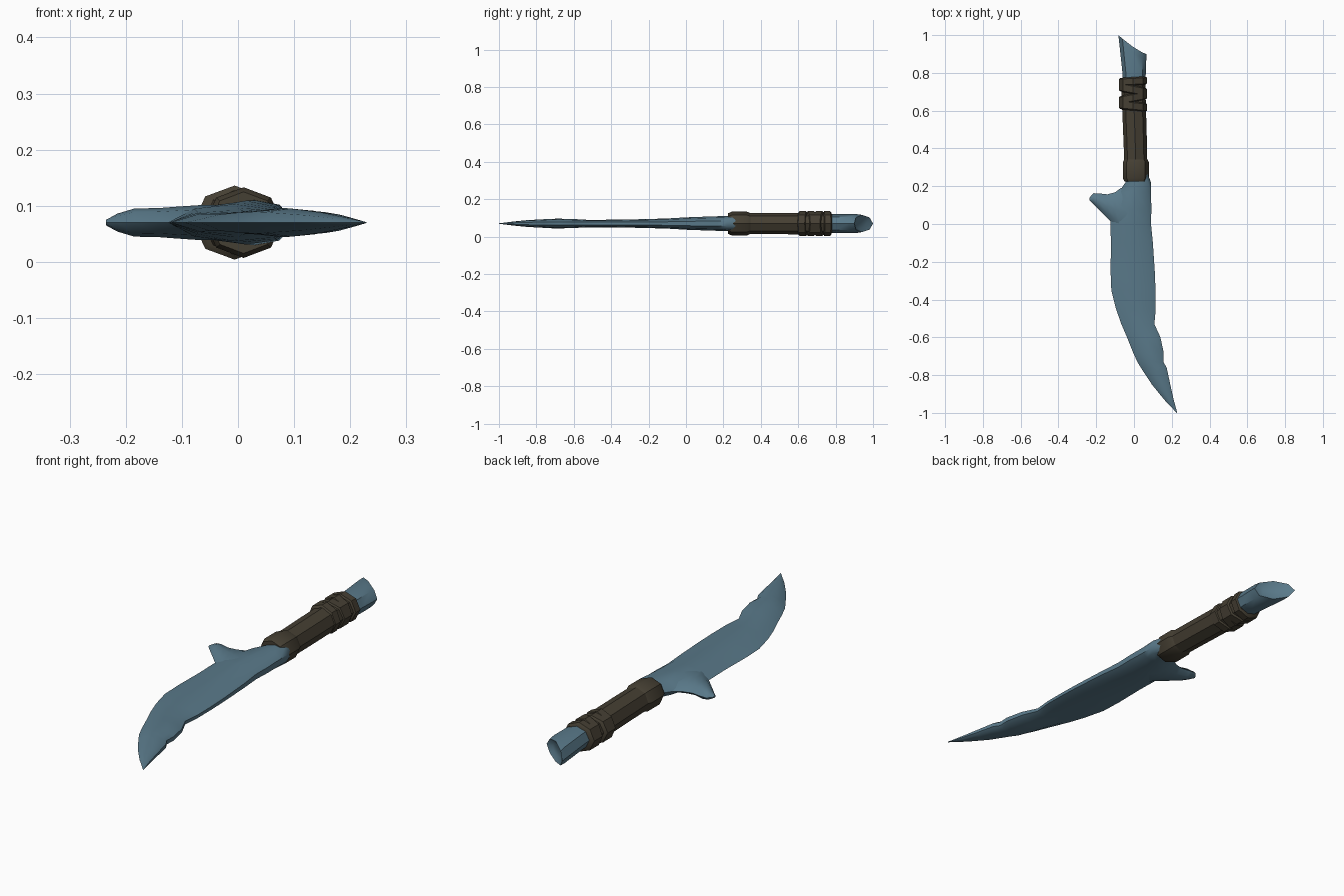
import bpy, bmesh, math
from mathutils import Vector

cube = bpy.data.objects.get("Cube")
if cube:
    bpy.data.objects.remove(cube, do_unlink=True)

MID = 0.07  # height of the knife's middle plane


def make_material(name, colour):
    mat = bpy.data.materials.new(name)
    mat.use_nodes = True
    mat.diffuse_color = (*colour, 1)
    shader = mat.node_tree.nodes["Principled BSDF"]
    shader.inputs["Base Color"].default_value = (*colour, 1)
    shader.inputs["Roughness"].default_value = 0.8
    return mat


steel = make_material("blue grey steel", (0.1, 0.19, 0.25))
leather = make_material("dark brown leather", (0.06, 0.05, 0.033))


def loft(name, rings, material, angle=40):
    """Skin a list of closed rings and cap both ends."""
    bm = bmesh.new()
    loops = [[bm.verts.new(point) for point in ring] for ring in rings]
    for a, b in zip(loops, loops[1:]):
        for i in range(len(a)):
            j = (i + 1) % len(a)
            bm.faces.new((a[i], a[j], b[j], b[i]))
    bm.faces.new(loops[0])
    bm.faces.new(loops[-1])
    bmesh.ops.recalc_face_normals(bm, faces=bm.faces)
    mesh = bpy.data.meshes.new(name)
    bm.to_mesh(mesh)
    bm.free()
    mesh.materials.append(material)
    obj = bpy.data.objects.new(name, mesh)
    bpy.context.collection.objects.link(obj)
    bpy.ops.object.select_all(action="DESELECT")
    obj.select_set(True)
    bpy.context.view_layer.objects.active = obj
    bpy.ops.object.shade_smooth_by_angle(angle=math.radians(angle))
    return obj


def mirrored_section(profile):
    """Close an upper half profile with its mirror image below."""
    lower = [(u, -w) for u, w in reversed(profile) if w > 0]
    return profile + lower


# Blade: sharp curved edge on one side, thick notched spine on the other
blade_section = mirrored_section([(0, 0), (0.22, 0.75), (0.55, 1), (0.88, 0.8), (1, 0.35)])
blade_stations = [  # y, cutting edge x, spine x, half thickness
    (0.3, -0.04, 0.06, 0.04), (0.22, -0.045, 0.09, 0.04), (0.17, -0.08, 0.09, 0.039),
    (0.08, -0.12, 0.092, 0.036), (0, -0.125, 0.09, 0.033), (-0.1, -0.122, 0.1, 0.027),
    (-0.25, -0.124, 0.11, 0.023), (-0.35, -0.12, 0.114, 0.021), (-0.45, -0.095, 0.115, 0.02),
    (-0.53, -0.067, 0.108, 0.02), (-0.6, -0.037, 0.14, 0.024), (-0.68, -0.005, 0.157, 0.026),
    (-0.73, 0.018, 0.155, 0.025), (-0.76, 0.036, 0.173, 0.023), (-0.85, 0.095, 0.192, 0.018),
    (-0.93, 0.16, 0.21, 0.01), (-1, 0.226, 0.229, 0.001),
]
loft("blade", [[(left + u * (right - left), y, MID + w * half) for u, w in blade_section]
               for y, left, right, half in blade_stations], steel)

# Guard spur: hooked prong beside the grip
spur_section = mirrored_section([(0, 0), (0.2, 0.75), (0.5, 1), (0.8, 0.75), (1, 0)])
spur_stations = [  # x, front y, back y, half thickness
    (0.02, -0.1, 0.2, 0.032), (-0.07, -0.06, 0.19, 0.031), (-0.1, -0.01, 0.168, 0.029),
    (-0.14, 0.03, 0.157, 0.026), (-0.185, 0.075, 0.162, 0.025),
    (-0.215, 0.105, 0.163, 0.016), (-0.235, 0.125, 0.14, 0.005),
]
loft("guard_spur", [[(x, front + u * (back - front), MID + w * half) for u, w in spur_section]
                    for x, front, back, half in spur_stations], steel)


def oval(y, centre, wide, high, tilt=0, sides=8):
    """Ring of points around the grip; tilt leans it along the grip."""
    ring = []
    for i in range(sides):
        a = math.tau * i / sides
        ring.append((centre + wide * math.cos(a), y + tilt * math.cos(a), MID + high * math.sin(a)))
    return ring


def band(name, y, length, centre, wide, high, tilt=0):
    """Strap with chamfered rims."""
    steps = [(-0.5, 0.87), (-0.35, 1), (0.35, 1), (0.5, 0.87)]
    loft(name, [oval(y + length * t, centre, wide * s, high * s, tilt)
                for t, s in steps], leather)


# Grip with a collar beside the blade and crossing straps near the pommel
loft("grip", [oval(0.24, 0.012, 0.06, 0.056), oval(0.45, 0.006, 0.062, 0.057),
              oval(0.77, -0.005, 0.064, 0.058)], leather)
band("collar", 0.285, 0.12, 0.01, 0.069, 0.063)
straps = [(0.625, 0.05, -0.008), (0.668, 0.048, 0.014), (0.712, 0.05, -0.014), (0.755, 0.045, 0.004)]
for number, (y, length, tilt) in enumerate(straps):
    band(f"grip_strap_{number + 1}", y, length, -0.006, 0.074, 0.066, tilt)


# Pommel: oval tang with a slanted, dished end
def slanted(ring, inset):
    result = []
    for x, y, z in ring:
        u = (0.065 - x) / 0.148
        result.append((x, y + 0.1 * u ** 1.3 - inset, z))
    return result


end = oval(0.9, -0.009, 0.074, 0.046)
dish = oval(0.9, -0.009, 0.045, 0.026)
loft("pommel", [oval(0.74, 0, 0.058, 0.05), oval(0.8, 0.001, 0.062, 0.05),
                slanted(oval(0.87, -0.007, 0.072, 0.051), 0),
                slanted(end, 0), slanted(dish, 0.012)], steel)
